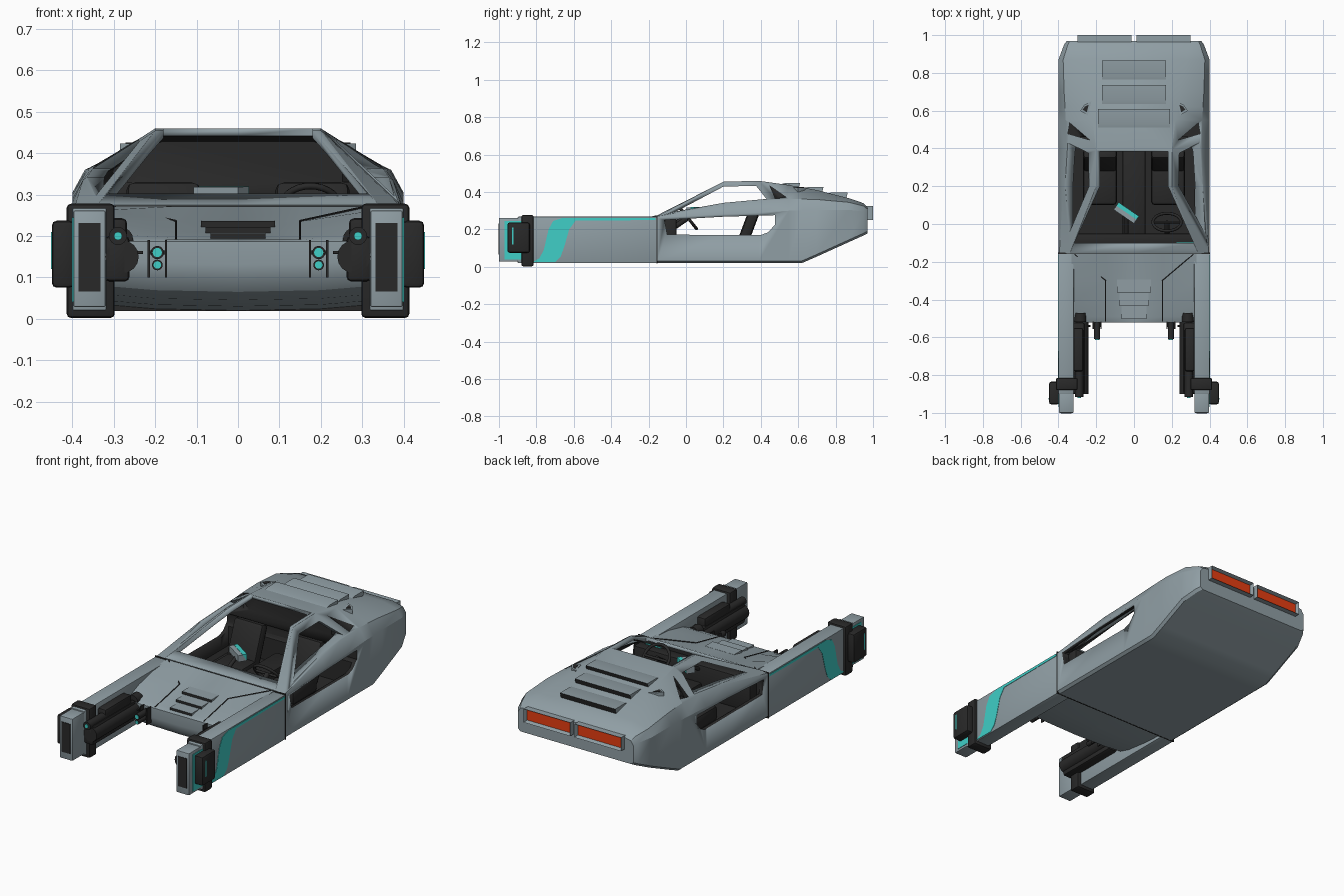
import bpy, bmesh, math
from mathutils import Vector, Matrix

if "Cube" in bpy.data.objects:
    bpy.data.objects.remove(bpy.data.objects["Cube"])


def material(name, rgb):
    m = bpy.data.materials.new(name)
    m.use_nodes = True
    m.diffuse_color = (*rgb, 1)
    m.node_tree.nodes["Principled BSDF"].inputs["Base Color"].default_value = (*rgb, 1)
    return m


GREY = material("blue grey paint", (0.28, 0.345, 0.375))
DARK = material("charcoal", (0.022, 0.022, 0.022))
TEAL = material("teal", (0.05, 0.62, 0.57))
ORANGE = material("orange lamp", (0.85, 0.05, 0.006))


def finish(name, bm, mats, bevel=0.0, angle=30):
    bmesh.ops.recalc_face_normals(bm, faces=bm.faces[:])
    me = bpy.data.meshes.new(name)
    bm.to_mesh(me)
    bm.free()
    ob = bpy.data.objects.new(name, me)
    bpy.context.collection.objects.link(ob)
    for m in mats:
        me.materials.append(m)
    bpy.ops.object.select_all(action='DESELECT')
    ob.select_set(True)
    bpy.context.view_layer.objects.active = ob
    if bevel:
        mod = ob.modifiers.new("bevel", 'BEVEL')
        mod.width, mod.segments = bevel, 2
        bpy.ops.object.modifier_apply(modifier="bevel")
    bpy.ops.object.shade_smooth_by_angle(angle=math.radians(angle))
    return ob


def loft(name, stations, mat):
    """Skin mirrored half sections, each (y, [(x, z) from bottom to top])."""
    bm = bmesh.new()
    rings = []
    for y, half in stations:
        ring = half + [(-x, z) for x, z in reversed(half)]
        rings.append([bm.verts.new((x, y, z)) for x, z in ring])
    n = len(rings[0])
    for a, b in zip(rings, rings[1:]):
        for i in range(n):
            j = (i + 1) % n
            bm.faces.new((a[i], a[j], b[j], b[i]))
    bm.faces.new(rings[0])
    bm.faces.new(rings[-1])
    return finish(name, bm, [mat])


def prism(name, pts, axis, a, b, mats, rule=None):
    """Extrude a (y, z) outline along x, or an (x, y) outline along z."""
    bm = bmesh.new()
    place = (lambda p, t: (t, p[0], p[1])) if axis == 'x' else (lambda p, t: (p[0], p[1], t))
    lo = [bm.verts.new(place(p, a)) for p in pts]
    hi = [bm.verts.new(place(p, b)) for p in pts]
    bm.faces.new(lo)
    bm.faces.new(hi)
    for i in range(len(pts)):
        j = (i + 1) % len(pts)
        bm.faces.new((lo[i], lo[j], hi[j], hi[i]))
    bmesh.ops.recalc_face_normals(bm, faces=bm.faces[:])
    for f in bm.faces:
        f.material_index = 1 if rule and rule(f.normal) else 0
    return finish(name, bm, mats)


def box(name, xs, ys, zs, mat, bevel=0.0, sink=None):
    """Box by extents; sink = (direction y, inset, depth, material) recesses an end face."""
    bm = bmesh.new()
    size = [abs(r[1] - r[0]) for r in (xs, ys, zs)]
    mid = [(r[0] + r[1]) / 2 for r in (xs, ys, zs)]
    bmesh.ops.create_cube(bm, size=1, matrix=Matrix.Translation(mid) @ Matrix.Diagonal((*size, 1)))
    mats = [mat]
    if sink:
        d, inset, depth, inner = sink
        face = next(f for f in bm.faces if f.normal.y * d > 0.9)
        bmesh.ops.inset_region(bm, faces=[face], thickness=inset, depth=0)
        face.material_index = 1
        for v in face.verts:
            v.co.y -= d * depth
        mats.append(inner)
    return finish(name, bm, mats, bevel)


def rod(name, a, b, r, mat, sides=16, r2=None):
    a, b = Vector(a), Vector(b)
    bm = bmesh.new()
    m = Matrix.Translation((a + b) / 2) @ (b - a).to_track_quat('Z', 'Y').to_matrix().to_4x4()
    bmesh.ops.create_cone(bm, cap_ends=True, segments=sides, radius1=r,
                          radius2=r if r2 is None else r2, depth=(b - a).length, matrix=m)
    return finish(name, bm, [mat], angle=50)


def cut(target, cutter):
    mod = target.modifiers.new("cut", 'BOOLEAN')
    mod.operation, mod.solver, mod.object = 'DIFFERENCE', 'EXACT', cutter
    mod.material_mode = 'TRANSFER'
    bpy.context.view_layer.objects.active = target
    bpy.ops.object.modifier_apply(modifier="cut")
    bpy.data.objects.remove(cutter)


# Main body: underside, flank, shoulder, belt, roof edge
def hull(y, zb, xs, zsh, belt, roof):
    return (y, [(0, zb), (xs - 0.015, zb), (xs, zb + 0.012), (xs, zsh), belt, roof, (0, roof[1])])


body = loft("body_shell", [
    hull(-0.155, 0.02, 0.4, 0.262, (0.395, 0.27), (0.34, 0.275)),
    hull(0.2, 0.02, 0.4, 0.282, (0.375, 0.335), (0.2, 0.455)),
    hull(0.39, 0.02, 0.4, 0.29, (0.36, 0.355), (0.2, 0.46)),
    hull(0.55, 0.02, 0.4, 0.3, (0.362, 0.362), (0.22, 0.437)),
    hull(0.62, 0.02, 0.4, 0.302, (0.365, 0.362), (0.23, 0.425)),
    hull(0.7, 0.055, 0.4, 0.305, (0.37, 0.36), (0.24, 0.41)),
    hull(0.87, 0.132, 0.4, 0.305, (0.375, 0.345), (0.28, 0.367)),
    hull(0.95, 0.168, 0.37, 0.295, (0.35, 0.325), (0.29, 0.34)),
    hull(0.97, 0.178, 0.355, 0.285, (0.34, 0.308), (0.29, 0.318))], GREY)


# Cabin hollow and window openings
def hollow(y, zsh, belt, roof):
    return (y, [(0, 0.08), (0.36, 0.08), (0.38, 0.1), (0.38, zsh), belt, roof, (0, roof[1])])


cut(body, loft("cabin_cutter", [
    hollow(-0.11, 0.255, (0.36, 0.262), (0.305, 0.278)),
    hollow(0.2, 0.272, (0.355, 0.32), (0.185, 0.437)),
    hollow(0.39, 0.28, (0.34, 0.34), (0.185, 0.442)),
    hollow(0.46, 0.28, (0.34, 0.34), (0.185, 0.428))], DARK))
cut(body, prism("windscreen_cutter", [(-0.315, -0.1), (0.315, -0.1), (0.18, 0.2), (0.18, 0.385),
                                      (-0.18, 0.385), (-0.18, 0.2)], 'z', 0.25, 0.6, [GREY]))
cut(body, prism("side_glass_cutter", [(-0.05, 0.297), (0.2, 0.342), (0.43, 0.363), (0.375, 0.433),
                                      (0.2, 0.429)], 'x', -0.6, 0.6, [GREY]))
cut(body, prism("door_window_cutter", [(-0.115, 0.25), (-0.1, 0.172), (0.4, 0.17), (0.44, 0.185),
                                       (0.475, 0.225), (0.475, 0.276), (0.2, 0.268)],
                'x', -0.6, 0.6, [DARK]))
for s in (1, -1):
    cut(body, prism("quarter_window_cutter", [(s * 0.34, 0.535), (s * 0.235, 0.445), (s * 0.35, 0.478)],
                    'z', 0.33, 0.6, [DARK]))
bpy.context.view_layer.objects.active = body
bpy.ops.object.shade_smooth_by_angle(angle=math.radians(30))
box("body_seam", (-0.402, 0.402), (-0.158, -0.152), (0.019, 0.2735), DARK)

# Nose between the prongs
def nose(y, zb, zt, zo):
    return (y, [(0, zb), (0.2, zb + 0.004), (0.33, zb + 0.015), (0.33, zo), (0.15, zt), (0, zt)])


loft("nose", [nose(-0.155, 0.02, 0.272, 0.272), nose(-0.3, 0.03, 0.235, 0.262),
              nose(-0.42, 0.045, 0.21, 0.235), nose(-0.49, 0.065, 0.196, 0.205),
              nose(-0.515, 0.095, 0.191, 0.192), nose(-0.522, 0.13, 0.187, 0.187)], GREY)
for s in (1, -1):
    path = [(0.315, -0.16, 0.272), (0.15, -0.3, 0.236), (0.15, -0.42, 0.211), (0.15, -0.515, 0.191)]
    for a, b in zip(path, path[1:]):
        rod("hood_seam", (s * a[0], *a[1:]), (s * b[0], *b[1:]), 0.003, DARK, 6)

# Hood vent slats with dark front openings
for i in range(3):
    y, w = -0.295 - 0.07 * i, 0.09 - 0.012 * i
    z = 0.237 - 0.0148 * i
    prism("hood_vent_slat", [(y, z), (y - 0.068, z - 0.001), (y - 0.068, z - 0.03), (y, z - 0.03)], 'x',
          -w, w, [GREY, DARK], lambda n: n.y < -0.9)

# Rear deck louvers
for y0, z0, y1, z1, w in ((0.5, 0.44, 0.61, 0.448, 0.19), (0.625, 0.42, 0.735, 0.427, 0.17),
                          (0.75, 0.39, 0.865, 0.398, 0.17)):
    prism("deck_louver", [(y0, z0), (y0 + 0.03, z1), (y1, z1), (y1 - 0.01, z1 - 0.04), (y0, z0 - 0.03)],
          'x', -w, w, [GREY, DARK], lambda n: n.y > 0.9)

for s in (1, -1):
    def sx(a, b):
        return (s * a, s * b)

    # Deck intakes
    prism("deck_intake", [(s * 0.225, 0.65), (s * 0.245, 0.575), (s * 0.285, 0.6), (s * 0.265, 0.63)], 'z',
          0.37, 0.424, [GREY])
    prism("intake_opening", [(s * 0.24, 0.632), (s * 0.25, 0.592), (s * 0.272, 0.605), (s * 0.26, 0.622)], 'z',
          0.4, 0.426, [DARK])

    # Tail lamps
    box("tail_lamp", sx(0.013, 0.3), (0.955, 1.0), (0.25, 0.325), GREY, sink=(1, 0.011, 0.02, ORANGE))

    # Prong with painted stripe
    box("prong", sx(0.318, 0.4), (-0.9, -0.156), (0.02, 0.268), GREY, 0.004)
    prism("prong_stripe", [(-0.162, 0.262), (-0.66, 0.262), (-0.71, 0.245), (-0.735, 0.2), (-0.76, 0.09),
                           (-0.785, 0.045), (-0.82, 0.026), (-0.7, 0.026), (-0.67, 0.055), (-0.65, 0.11),
                           (-0.625, 0.2), (-0.59, 0.247), (-0.162, 0.25)],
          'x', s * 0.398, s * 0.402, [TEAL])

    # Prong tip, clamp and outer pod
    box("prong_tip", sx(0.32, 0.398), (-1.0, -0.87), (0.028, 0.262), GREY, 0.005)
    box("tip_slot", sx(0.332, 0.386), (-1.003, -0.99), (0.066, 0.232), DARK)
    box("tip_side_panel", sx(0.397, 0.401), (-0.97, -0.88), (0.04, 0.245), TEAL)
    box("prong_clamp", sx(0.298, 0.414), (-0.88, -0.815), (0.002, 0.278), DARK, 0.01)
    box("outer_pod", sx(0.395, 0.45), (-0.955, -0.835), (0.075, 0.237), DARK, 0.012)
    box("pod_light", sx(0.448, 0.452), (-0.93, -0.922), (0.12, 0.21), TEAL)

    # Inner thruster unit
    box("thruster_mount", sx(0.262, 0.322), (-0.9, -0.52), (0.09, 0.2), DARK, 0.012)
    box("thruster_cover", sx(0.268, 0.322), (-0.78, -0.55), (0.18, 0.243), DARK, 0.012)
    rod("thruster_barrel", (s * 0.28, -0.9, 0.15), (s * 0.28, -0.5, 0.15), 0.04, DARK)
    rod("thruster_nozzle", (s * 0.285, -0.52, 0.19), (s * 0.285, -0.47, 0.19), 0.032, DARK)
    rod("thruster_light_ring", (s * 0.29, -0.915, 0.2), (s * 0.29, -0.75, 0.2), 0.022, DARK)
    rod("thruster_light", (s * 0.29, -0.92, 0.2), (s * 0.29, -0.9, 0.2), 0.01, TEAL)
    rod("thruster_strut", (s * 0.23, -0.54, 0.16), (s * 0.28, -0.54, 0.16), 0.004, DARK, 8)

    # Headlamps in a small rack
    for z, r in ((0.16, 0.016), (0.13, 0.013)):
        rod("headlamp", (s * 0.195, -0.61, z), (s * 0.195, -0.51, z), r, DARK)
        rod("headlamp_lens", (s * 0.195, -0.613, z), (s * 0.195, -0.6, z), r * 0.7, TEAL)
    for x in (0.174, 0.216):
        box("headlamp_rail", sx(x - 0.003, x + 0.003), (-0.555, -0.515), (0.1, 0.19), DARK)
    box("headlamp_bar", sx(0.174, 0.216), (-0.545, -0.52), (0.155, 0.165), DARK)

    # Seats
    box("seat_cushion", sx(0.09, 0.27), (0.1, 0.32), (0.07, 0.155), DARK, 0.02)
    back = box("seat_back", sx(0.09, 0.27), (-0.03, 0.03), (0, 0.23), DARK, 0.02)
    back.location = (0, 0.295, 0.11)
    back.rotation_euler.x = -0.36

# Dashboard, console, steering and display
box("dashboard", (-0.36, 0.36), (-0.115, -0.05), (0.08, 0.262), DARK, 0.01)
box("centre_console", (-0.06, 0.06), (-0.06, 0.42), (0.07, 0.165), DARK, 0.01)
box("dash_light", (0.225, 0.32), (-0.106, -0.098), (0.255, 0.264), TEAL)
bpy.ops.mesh.primitive_torus_add(location=(0.175, 0.01, 0.262), rotation=(-0.9, 0, 0), major_radius=0.075,
                                 minor_radius=0.008, major_segments=32, minor_segments=8)
wheel = bpy.context.object
wheel.name = "steering_wheel"
wheel.data.materials.append(DARK)
bpy.ops.object.shade_smooth()
rod("steering_column", (0.175, -0.08, 0.2), (0.175, 0.01, 0.262), 0.014, DARK)
rod("wheel_spokes", (0.105, 0.01, 0.262), (0.245, 0.01, 0.262), 0.007, DARK, 8)
rod("display_arm", (-0.04, -0.07, 0.23), (-0.04, 0.06, 0.295), 0.01, DARK)
for name, ys, zs, mat in (("display_case", (-0.025, 0.02), (-0.02, 0.015), GREY),
                          ("display_screen", (0.0, 0.022), (-0.015, 0.017), TEAL)):
    part = box(name, (-0.065, 0.065), ys, zs, mat)
    part.location = (-0.04, 0.06, 0.303)
    part.rotation_euler.z = -0.6
